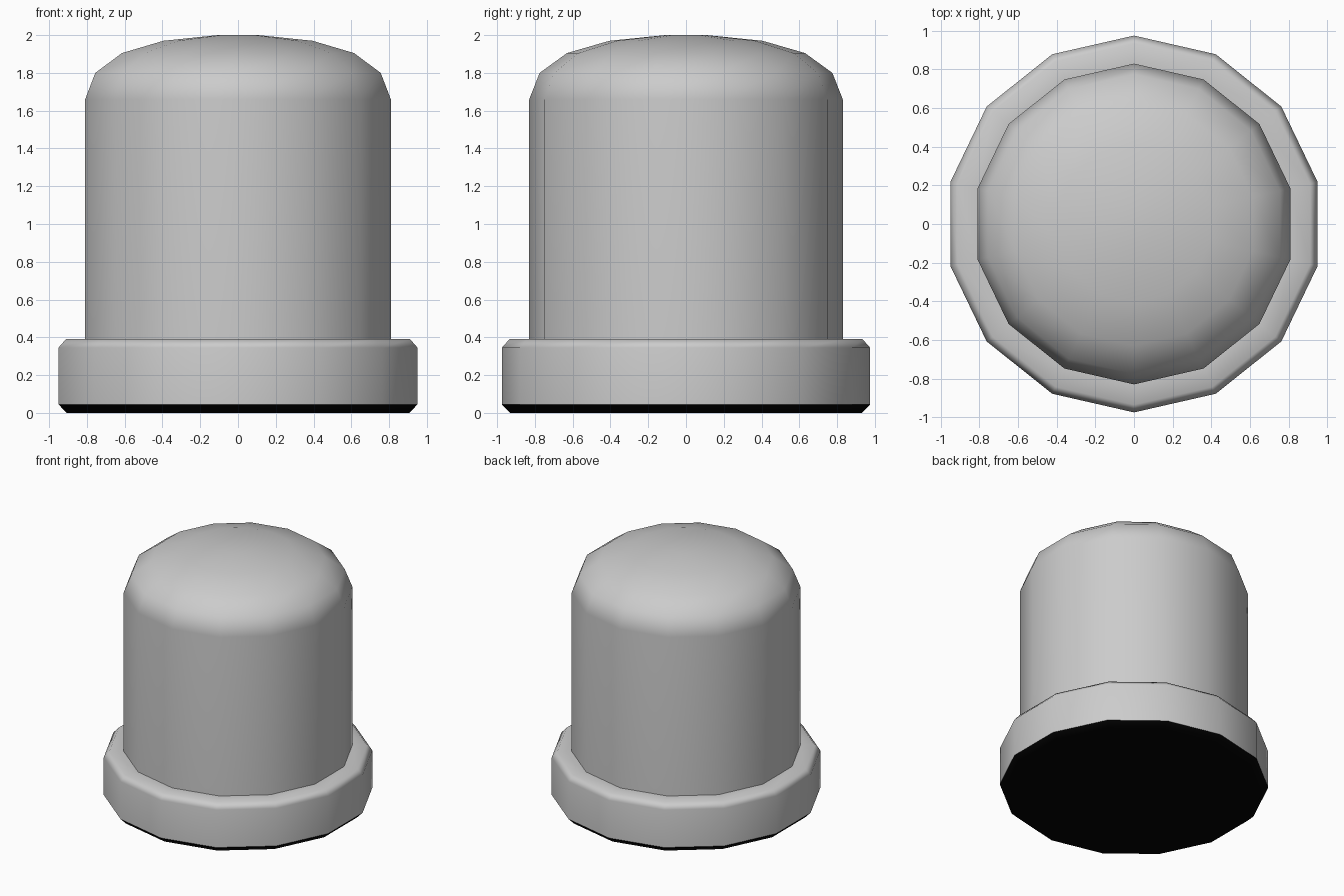
import bpy, bmesh, math

SIDES = 14

cube = bpy.data.objects.get("Cube")
if cube:
    bpy.data.objects.remove(cube, do_unlink=True)


def make_material(name, value):
    mat = bpy.data.materials.new(name)
    mat.use_nodes = True
    colour = (value, value, value, 1)
    mat.diffuse_color = colour
    shader = mat.node_tree.nodes["Principled BSDF"]
    shader.inputs["Base Color"].default_value = colour
    return mat


def lathe(name, profile, materials, cap_start=False, cap_end=False):
    """Turn a (radius, height) profile into a faceted round part."""
    bm = bmesh.new()
    rings = []
    for radius, z in profile:
        angles = [math.pi / 2 + math.tau * i / SIDES for i in range(SIDES)]
        rings.append([bm.verts.new((radius * math.cos(a), radius * math.sin(a), z))
                      for a in angles])
    for low, high in zip(rings, rings[1:]):
        for i in range(SIDES):
            j = (i + 1) % SIDES
            bm.faces.new((low[i], low[j], high[j], high[i]))
    if cap_start:
        bm.faces.new(rings[0][::-1])
    if cap_end:
        bm.faces.new(rings[-1])
    mesh = bpy.data.meshes.new(name)
    bm.to_mesh(mesh)
    bm.free()
    for mat in materials:
        mesh.materials.append(mat)
    obj = bpy.data.objects.new(name, mesh)
    bpy.context.collection.objects.link(obj)
    bpy.ops.object.select_all(action="DESELECT")
    obj.select_set(True)
    bpy.context.view_layer.objects.active = obj
    bpy.ops.object.shade_smooth_by_angle(angle=math.radians(60))
    # Large faces keep their flat shading, bevels blend between them
    weighted = obj.modifiers.new("weighted_normals", "WEIGHTED_NORMAL")
    weighted.keep_sharp = True
    return obj


grey = make_material("light_grey", 0.6)
black = make_material("black_underside", 0.001)

# Domed post
lathe("domed_post",
      [(0.83, 0.39), (0.83, 1.66), (0.775, 1.8), (0.63, 1.905),
       (0.405, 1.97), (0.11, 2.0)], [grey], cap_end=True)

# Bevelled base ring with a black underside
base = lathe("base_ring",
             [(0.93, 0), (0.975, 0.045), (0.975, 0.345), (0.935, 0.39),
              (0.83, 0.39)], [grey, black], cap_start=True)
for face in base.data.polygons:
    if face.normal.z < -0.1:
        face.material_index = 1

# Sharp edge where the black underside meets the wall
sharp = base.data.attributes.get("sharp_edge")
if sharp is None:
    sharp = base.data.attributes.new("sharp_edge", "BOOLEAN", "EDGE")
for edge in base.data.edges:
    if all(abs(base.data.vertices[v].co.z - 0.045) < 0.001 for v in edge.vertices):
        sharp.data[edge.index].value = True
